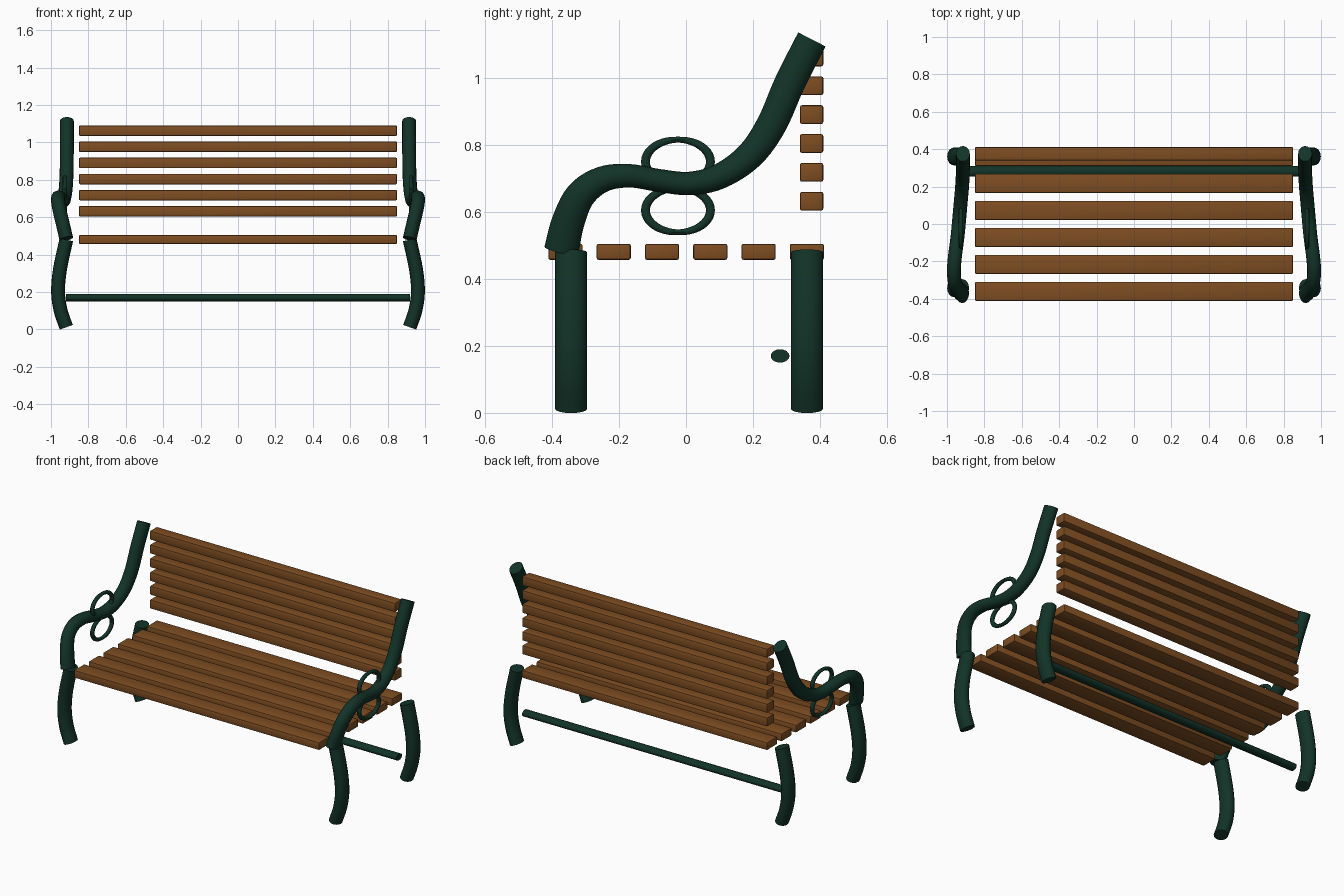
import bpy, bmesh, math
from mathutils import Vector

cube = bpy.data.objects.get("Cube")
if cube:
    bpy.data.objects.remove(cube)


def material(name, color):
    m = bpy.data.materials.new(name)
    m.use_nodes = True
    m.diffuse_color = color
    m.node_tree.nodes["Principled BSDF"].inputs["Base Color"].default_value = color
    return m


GREEN = material("dark green iron", (0.006, 0.033, 0.021, 1))
WOOD = material("brown wood", (0.21, 0.075, 0.016, 1))


def finish(bm, name, mat, smooth=True):
    bmesh.ops.recalc_face_normals(bm, faces=bm.faces)
    me = bpy.data.meshes.new(name)
    bm.to_mesh(me)
    bm.free()
    me.materials.append(mat)
    ob = bpy.data.objects.new(name, me)
    bpy.context.collection.objects.link(ob)
    if smooth:
        bpy.ops.object.select_all(action='DESELECT')
        ob.select_set(True)
        bpy.context.view_layer.objects.active = ob
        bpy.ops.object.shade_smooth_by_angle(angle=math.radians(40))
    return ob


def spline(points, steps=5):
    """Catmull-Rom samples through the points (x, y, z, in-plane radius)."""
    p = [Vector(q) for q in points]
    p = [2 * p[0] - p[1]] + p + [2 * p[-1] - p[-2]]
    out = []
    for a, b, c, d in zip(p, p[1:], p[2:], p[3:]):
        for i in range(steps):
            t = i / steps
            out.append(b + (c - a) * t / 2 + (2 * a - 5 * b + 4 * c - d) * t * t / 2
                       + (3 * b - a - 3 * c + d) * t ** 3 / 2)
    return out + [p[-2]]


def tube(name, samples, width, closed=False, across=Vector((1, 0, 0)), sides=16):
    """Oval tube: radius 'width' along 'across', the sample's own radius the other way."""
    bm = bmesh.new()
    n = len(samples)
    rings = []
    for i, s in enumerate(samples):
        if closed:
            t = samples[(i + 1) % n] - samples[i - 1]
        else:
            t = samples[min(i + 1, n - 1)] - samples[max(i - 1, 0)]
        t = t.to_3d().normalized()
        u = (across - t * across.dot(t)).normalized()
        v = t.cross(u)
        ring = []
        for k in range(sides):
            a = math.tau * k / sides
            ring.append(bm.verts.new(s.to_3d() + u * width * math.cos(a)
                                     + v * s.w * math.sin(a)))
        rings.append(ring)
    for i in range(n if closed else n - 1):
        r, q = rings[i], rings[(i + 1) % n]
        for k in range(sides):
            j = (k + 1) % sides
            bm.faces.new((r[k], r[j], q[j], q[k]))
    if not closed:
        bm.faces.new(rings[0])
        bm.faces.new(rings[-1])
    return finish(bm, name, GREEN)


def slat(name, y, z, depth, height):
    bm = bmesh.new()
    bmesh.ops.create_cube(bm, size=1)
    for v in bm.verts:
        v.co = Vector((v.co.x * 1.7, y + v.co.y * depth, z + v.co.z * height))
    bmesh.ops.bevel(bm, geom=bm.edges[:], offset=0.006, segments=2,
                    profile=0.5, affect='EDGES')
    finish(bm, name, WOOD)


# Wooden slats of the seat and the back
for i in range(6):
    slat(f"seat_slat_{i + 1}", -0.36 + 0.1442 * i, 0.481, 0.102, 0.048)
    slat(f"back_slat_{i + 1}", 0.375, 0.632 + 0.0862 * i, 0.07, 0.056)

LEG = [(0.918, 0.012), (0.948, 0.10), (0.962, 0.20), (0.952, 0.32), (0.918, 0.48)]
ARM = [(0.918, -0.372, 0.485, 0.052), (0.938, -0.352, 0.57, 0.049),
       (0.957, -0.315, 0.65, 0.045), (0.963, -0.25, 0.697, 0.039),
       (0.957, -0.17, 0.708, 0.035), (0.945, -0.08, 0.694, 0.034),
       (0.936, 0.01, 0.685, 0.035), (0.928, 0.10, 0.706, 0.038),
       (0.92, 0.19, 0.768, 0.042), (0.916, 0.255, 0.86, 0.045),
       (0.915, 0.31, 0.985, 0.046), (0.915, 0.376, 1.115, 0.046)]

for side, s in (("left", 1), ("right", -1)):
    # Bowed legs
    for end, y in (("front", -0.343), ("rear", 0.361)):
        tube(f"{end}_leg_{side}", spline([(s * x, y, z, 0.048) for x, z in LEG]), 0.037)
    # Armrest sweeping up into the back post
    tube(f"arm_and_back_post_{side}", spline([(s * x, y, z, r) for x, y, z, r in ARM]), 0.037)
    # Oval ornament rings above and below the armrest
    for place, z in (("upper", 0.75), ("lower", 0.605)):
        loop = []
        for k in range(40):
            a = math.tau * k / 40
            thick = 0.009 + 0.005 * abs(math.cos(a))
            loop.append(Vector((s * 0.925, -0.024 + 0.097 * math.cos(a),
                                z + 0.066 * math.sin(a), thick)))
        tube(f"{place}_ring_{side}", loop, 0.012, closed=True, sides=10)

# Stretcher bar between the rear legs
tube("stretcher_bar", [Vector((x, 0.281, 0.17, 0.028)) for x in (-0.92, 0.92)],
     0.02, across=Vector((0, 0, 1)))
